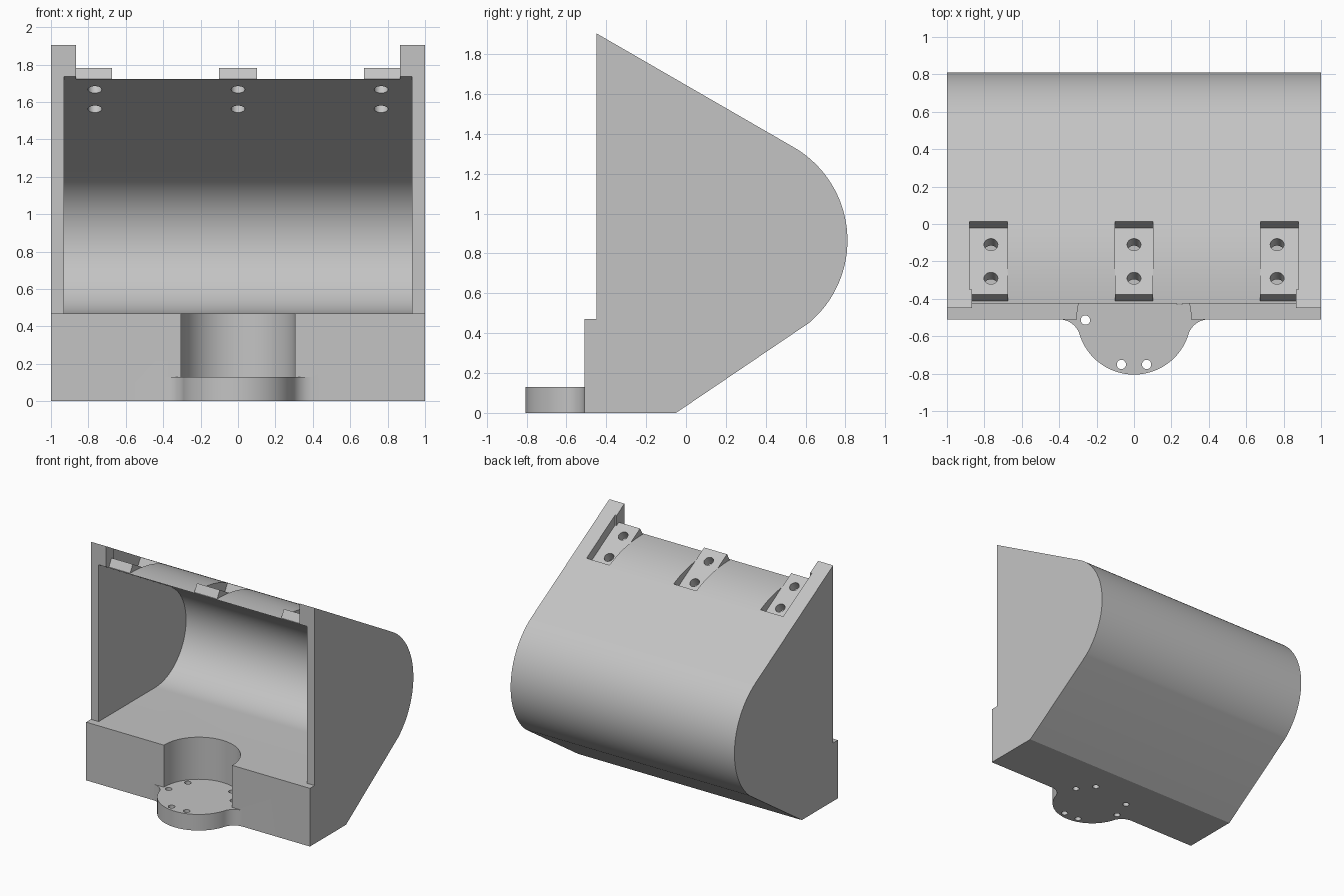
import bpy, bmesh
from math import sin, cos, radians, atan2, pi, hypot
from mathutils import Matrix, Vector

if "Cube" in bpy.data.objects:
    bpy.data.objects.remove(bpy.data.objects["Cube"], do_unlink=True)

grey = bpy.data.materials.new("plain grey")
grey.use_nodes = True
grey.diffuse_color = (0.55, 0.55, 0.55, 1)
grey.node_tree.nodes["Principled BSDF"].inputs["Base Color"].default_value = (0.55, 0.55, 0.55, 1)


def prism(name, points, lo, hi, axis="x", matrix=Matrix()):
    """Extrude an outline: (y, z) along x, or (x, y) along z."""
    bm = bmesh.new()
    place = (lambda p, h: (h, *p)) if axis == "x" else (lambda p, h: (*p, h))
    face = bm.faces.new([bm.verts.new(place(p, lo)) for p in points])
    shift = Vector(place((0, 0), hi - lo))
    ext = bmesh.ops.extrude_face_region(bm, geom=[face], use_keep_orig=True)
    bmesh.ops.translate(bm, vec=shift, verts=[v for v in ext["geom"] if isinstance(v, bmesh.types.BMVert)])
    bmesh.ops.recalc_face_normals(bm, faces=bm.faces)
    bm.transform(matrix)
    mesh = bpy.data.meshes.new(name)
    bm.to_mesh(mesh)
    bm.free()
    mesh.materials.append(grey)
    obj = bpy.data.objects.new(name, mesh)
    bpy.context.collection.objects.link(obj)
    return obj


def arc(cx, cy, r, start, end, steps):
    angles = [radians(start + (end - start) * i / steps) for i in range(steps + 1)]
    return [(cx + r * cos(a), cy + r * sin(a)) for a in angles]


def circle(cx, cy, r, steps=32):
    return arc(cx, cy, r, 0, 360, steps)[:-1]


def combine(target, tool, operation):
    mod = target.modifiers.new("join", "BOOLEAN")
    mod.operation, mod.solver, mod.object = operation, "EXACT", tool
    bpy.context.view_layer.objects.active = target
    bpy.ops.object.modifier_apply(modifier=mod.name)
    bpy.data.objects.remove(tool, do_unlink=True)


# Shared dimensions: rear curve and the 30 degree roof tangent to it
CY, CZ, R_OUT, R_IN = 0.27, 0.865, 0.54, 0.395
FLOOR = CZ - R_IN
FRONT, BLOCK = -0.45, -0.51
SLOPE = radians(30)
NORMAL = Vector((sin(SLOPE), cos(SLOPE)))


def roof(y, depth=0.0):
    base = Vector((CY, CZ)) + (R_OUT - depth) * NORMAL
    return base.y - (y - base.x) * sin(SLOPE) / cos(SLOPE)


# Shell: side outline extruded across the full width
outline = [(BLOCK, 0), (-0.05, 0)] + arc(CY, CZ, R_OUT, -50, 60, 40)
outline += [(FRONT, roof(FRONT)), (FRONT, FLOOR), (BLOCK, FLOOR)]
bucket = prism("bucket_shell", outline, -1, 1)

# Thinned lip between the two raised ears
LIP = 1.722
a = Vector((0.05, roof(0.05)))
c = Vector((-0.41, LIP))
b = Vector((a.x - (LIP - a.y) * cos(SLOPE) / sin(SLOPE), LIP))
curve = []
for i in range(13):
    t = i / 12
    curve.append(tuple(a * (1 - t) ** 2 + b * 2 * t * (1 - t) + c * t * t))
combine(bucket, prism("lip_cut", curve + [(-0.6, LIP), (-0.6, 2.2), (a.x, 2.2)], -0.865, 0.865), "DIFFERENCE")

# Bolt pads: sunk into the roof at the back, proud of the lip at the front
PAD = 0.07
back = Vector((-0.022, roof(-0.022, PAD)))
nose = Vector((-0.378, roof(-0.378, PAD)))
for x in (-0.777, 0, 0.777):
    lo, hi = x - 0.102, x + 0.102
    recess = [back, back + 0.4 * NORMAL, (-0.35, 2.4), (-0.35, roof(-0.35, PAD))]
    combine(bucket, prism("pad_recess", recess, lo, hi), "DIFFERENCE")
    pad = [back, back - 0.1 * NORMAL, nose - 0.1 * NORMAL, nose]
    combine(bucket, prism("bolt_pad", pad, lo, hi), "UNION")

# Hollow interior with flat floor, round back and sloping ceiling
THICK = R_OUT - R_IN
inside = [(-0.7, FLOOR)] + arc(CY, CZ, R_IN, -90, 60, 40) + [(-0.7, roof(-0.7, THICK))]
combine(bucket, prism("cavity", inside, -0.93, 0.93), "DIFFERENCE")

# Bolt holes square to the roof
for x in (-0.765, 0, 0.765):
    for y in (-0.11, -0.29):
        turn = Matrix.Translation((x, y, roof(y, PAD))) @ Matrix.Rotation(-SLOPE, 4, "X")
        combine(bucket, prism("bolt_hole", circle(0, 0, 0.037, 24), -0.2, 0.2, "z", turn), "DIFFERENCE")

# Round pocket in the front block
MY, MR, MH = -0.5, 0.305, 0.13
combine(bucket, prism("pocket", circle(0, MY, MR, 72), MH, 0.7, "z"), "DIFFERENCE")

# Mounting flange with filleted shoulders
FX, FR = 0.4, 0.114
FY = BLOCK - FR
touch = atan2(FY - MY, FX)
right = arc(FX, FY, FR, 90, 180 + touch * 180 / pi, 12)
right += arc(0, MY, MR, touch * 180 / pi, -90, 24)[1:]
left = [(-x, y) for x, y in reversed(right[:-1])]
flange = [(FX, -0.47)] + right + left + [(-FX, -0.47)]
combine(bucket, prism("mounting_flange", flange, 0, MH, "z"), "UNION")

# Flange screw holes
for angle in (21, 56, 143, 183, 255, 285):
    x, y = 0.26 * cos(radians(angle)), MY + 0.26 * sin(radians(angle))
    combine(bucket, prism("screw_hole", circle(x, y, 0.025, 20), -0.1, 0.3, "z"), "DIFFERENCE")

# Smooth curves, crisp edges
bpy.ops.object.select_all(action="DESELECT")
bucket.select_set(True)
bpy.context.view_layer.objects.active = bucket
bpy.ops.object.shade_smooth_by_angle(angle=radians(25))
